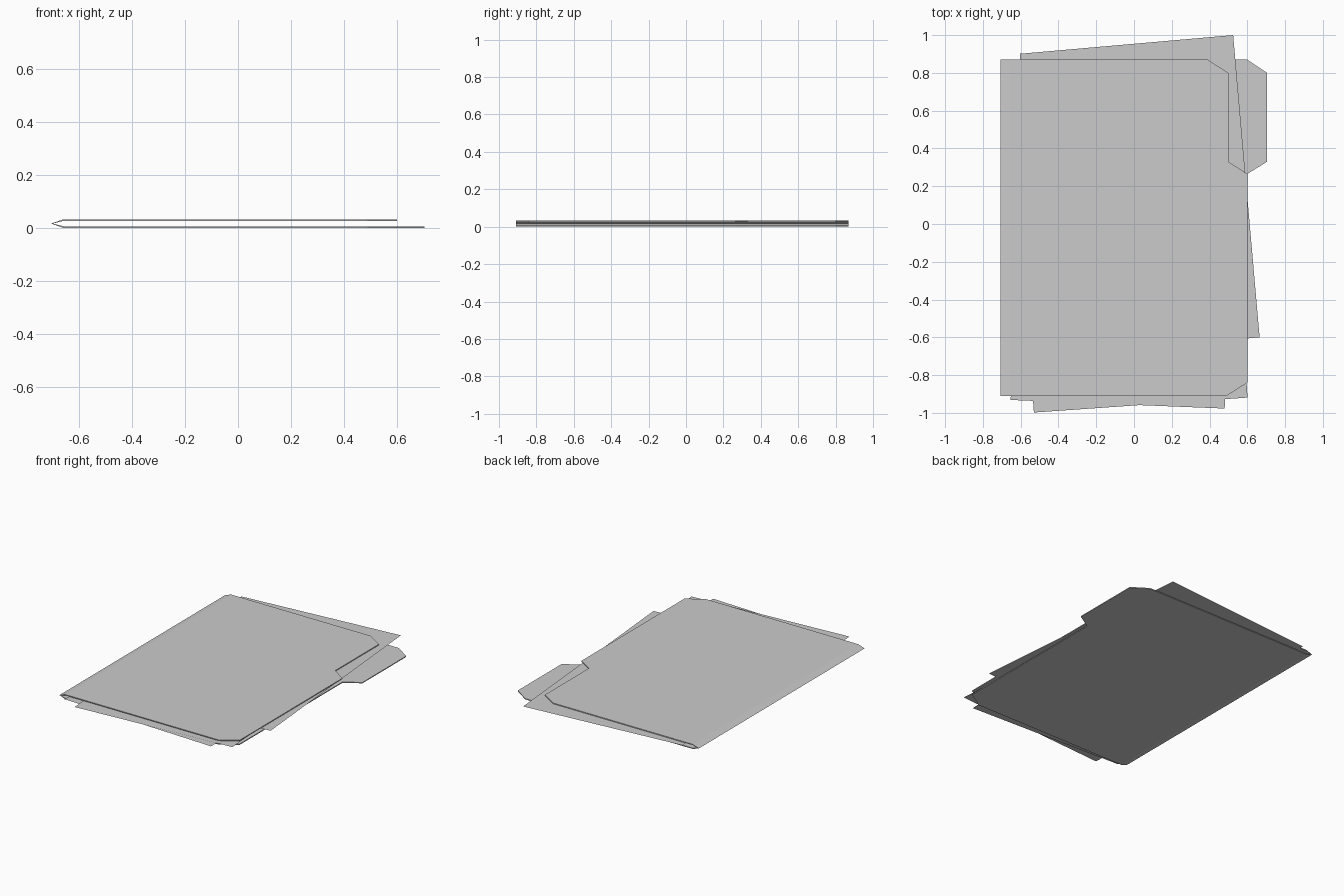
import bpy
import bmesh
from math import cos, sin, radians

if "Cube" in bpy.data.objects:
    bpy.data.objects.remove(bpy.data.objects["Cube"])

THICK = 0.006
Z_BACK, Z_FRONT = 0.003, 0.029
Z_MID = (Z_BACK + Z_FRONT) / 2
FOLD_X, SPINE_X = -0.66, -0.703
Y0, Y1 = -0.91, 0.87


def mesh_object(name, bm):
    bmesh.ops.remove_doubles(bm, verts=bm.verts, dist=1e-5)
    bmesh.ops.recalc_face_normals(bm, faces=bm.faces)
    me = bpy.data.meshes.new(name)
    bm.to_mesh(me)
    bm.free()
    ob = bpy.data.objects.new(name, me)
    bpy.context.collection.objects.link(ob)
    return ob


def add_face(bm, pts):
    bm.faces.new([bm.verts.new(p) for p in pts])


# Folder: two covers joined by a creased spine, given card thickness
bm = bmesh.new()
lower_edge = [(FOLD_X, Y0), (0.49, Y0), (0.6, -0.84), (0.6, 0.265)]
tab = [(0.705, 0.33), (0.705, 0.8), (0.6, Y1)]
notch = [(0.5, 0.33), (0.5, 0.8), (0.39, Y1)]
for outline, z in ((lower_edge + tab, Z_BACK), (lower_edge + notch, Z_FRONT)):
    add_face(bm, [(x, y, z) for x, y in outline + [(FOLD_X, Y1)]])
    add_face(bm, [(FOLD_X, Y0, z), (FOLD_X, Y1, z),
                  (SPINE_X, Y1, Z_MID), (SPINE_X, Y0, Z_MID)])
folder = mesh_object("folder", bm)
solid = folder.modifiers.new("card_thickness", 'SOLIDIFY')
solid.thickness = THICK
solid.offset = 0


# Loose sheets: rotated flat pages, each placed by one corner
def sheet(name, corner, angle, z, sx, sy, w=1.134, h=1.606):
    a = radians(angle)
    bm = bmesh.new()
    pts = []
    for u, v in ((0, 0), (1, 0), (1, 1), (0, 1)):
        dx, dy = u * w * sx, v * h * sy
        pts.append((corner[0] + dx * cos(a) - dy * sin(a),
                    corner[1] + dx * sin(a) + dy * cos(a), z))
    add_face(bm, pts)
    ob = mesh_object(name, bm)
    if ob.data.polygons[0].normal.z < 0:
        ob.data.flip_normals()
    return ob


sheet("paper_top", (0.525, 1.0), 5, 0.022, -1, -1)
sheet("paper_middle", (-0.53, -0.998), 4, 0.016, 1, 1)
sheet("paper_bottom", (0.48, -0.977), -2.3, 0.011, -1, 1)
